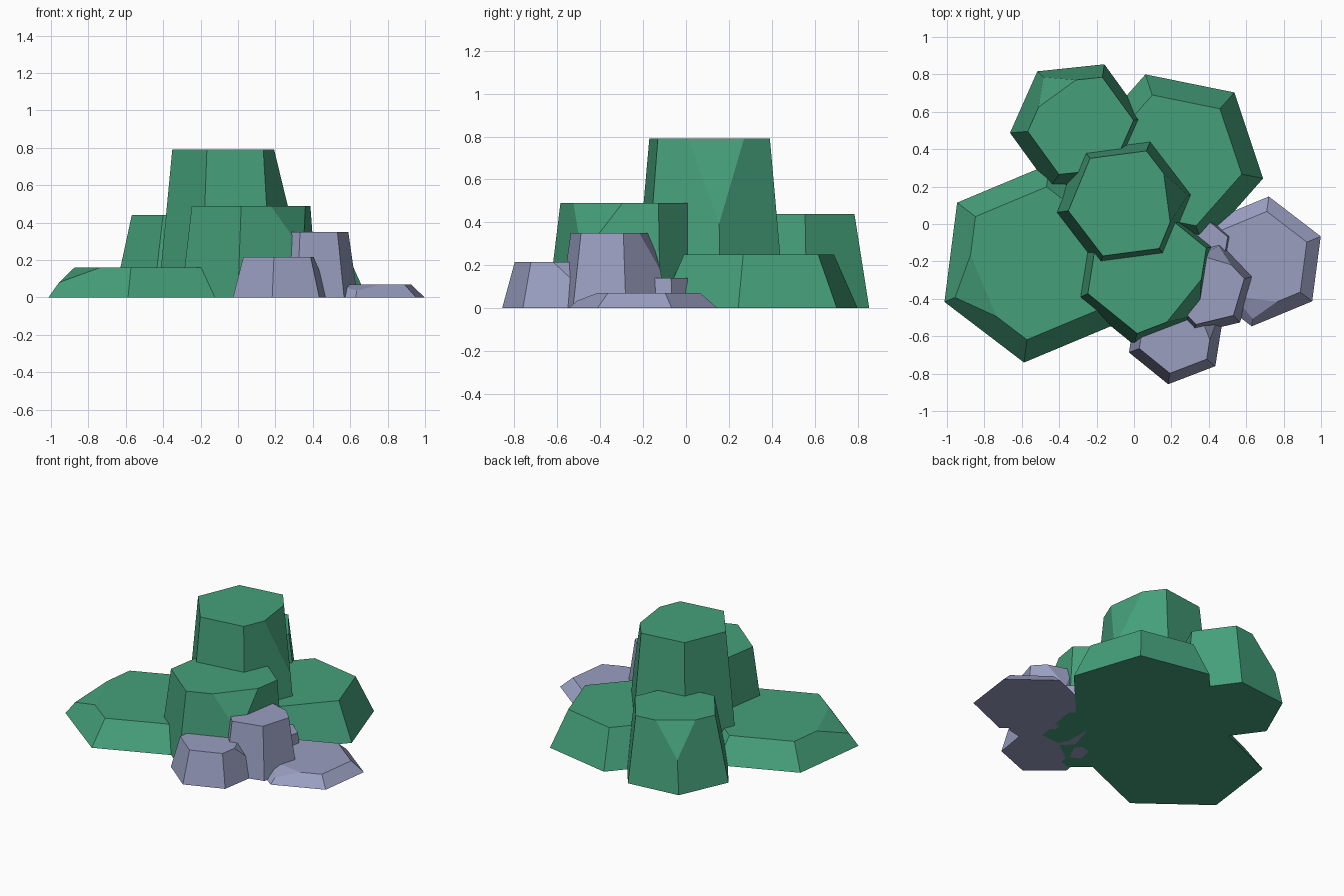
import bpy, bmesh
from math import cos, sin, radians
from mathutils import Vector

cube = bpy.data.objects.get("Cube")
if cube:
    bpy.data.objects.remove(cube, do_unlink=True)


def material(name, colour):
    mat = bpy.data.materials.new(name)
    mat.use_nodes = True
    mat.diffuse_color = (*colour, 1)
    bsdf = next(n for n in mat.node_tree.nodes if n.type == 'BSDF_PRINCIPLED')
    bsdf.inputs["Base Color"].default_value = (*colour, 1)
    return mat


green = material("green", (0.06, 0.35, 0.195))
grey = material("blue_grey", (0.32, 0.345, 0.53))


def ring(centre, radius, phase, z):
    angles = [radians(phase + 60 * i) for i in range(6)]
    return [Vector((centre[0] + radius * cos(a), centre[1] + radius * sin(a), z))
            for a in angles]


def rock(name, mat, centre, radius, phase, height, taper, chip=None, lean=(0, 0)):
    """Tapered six-sided rock, with one upper corner optionally chipped off."""
    base = ring(centre, radius, phase, 0)
    top_centre = (centre[0] + lean[0], centre[1] + lean[1])
    top = ring(top_centre, radius * taper, phase, height)

    bm = bmesh.new()
    low = [bm.verts.new(p) for p in base]
    high = [bm.verts.new(p) for p in top]
    bm.faces.new(low[::-1])
    bm.faces.new(high)
    for i in range(6):
        j = (i + 1) % 6
        bm.faces.new((low[i], low[j], high[j], high[i]))

    # Slice through the midpoints of the three edges that meet at the corner
    if chip is not None:
        corner = top[chip]
        a, b, c = [corner.lerp(p, 0.5) for p in
                   (top[chip - 1], top[(chip + 1) % 6], base[chip])]
        normal = (b - a).cross(c - a).normalized()
        if normal.dot(corner - a) < 0:
            normal.negate()
        bmesh.ops.bisect_plane(bm, geom=bm.verts[:] + bm.edges[:] + bm.faces[:],
                               dist=0.0001, plane_co=a, plane_no=normal,
                               clear_outer=True)
        bmesh.ops.holes_fill(bm, edges=[e for e in bm.edges if e.is_boundary], sides=0)

    bmesh.ops.recalc_face_normals(bm, faces=bm.faces[:])
    mesh = bpy.data.meshes.new(name)
    bm.to_mesh(mesh)
    bm.free()
    mesh.materials.append(mat)
    bpy.context.collection.objects.link(bpy.data.objects.new(name, mesh))


# Green rocks
rock("tall_rock", green, (-0.05, 0.11), 0.38, 7.5, 0.79, 0.8, chip=0)
rock("front_rock", green, (0.06, -0.26), 0.39, 21, 0.49, 0.87, chip=5, lean=(0.01, 0.01))
rock("back_rock", green, (-0.305, 0.525), 0.36, 6, 0.44, 0.79, chip=2, lean=(0.02, 0))
rock("back_left_rock", green, (0.215, 0.34), 0.485, -11.5, 0.25, 0.76)
rock("right_rock", green, (-0.52, -0.21), 0.535, 22.7, 0.16, 0.77, chip=3)

# Grey rocks
rock("grey_tall_rock", grey, (0.39, -0.34), 0.257, 13.5, 0.35, 0.8, chip=1)
rock("grey_front_rock", grey, (0.225, -0.59), 0.27, 21, 0.215, 0.78, chip=0)
rock("grey_flat_rock", grey, (0.675, -0.2), 0.35, 22.5, 0.07, 0.77, chip=4)
rock("grey_small_rock", grey, (0.39, -0.11), 0.135, 20, 0.14, 0.88)
